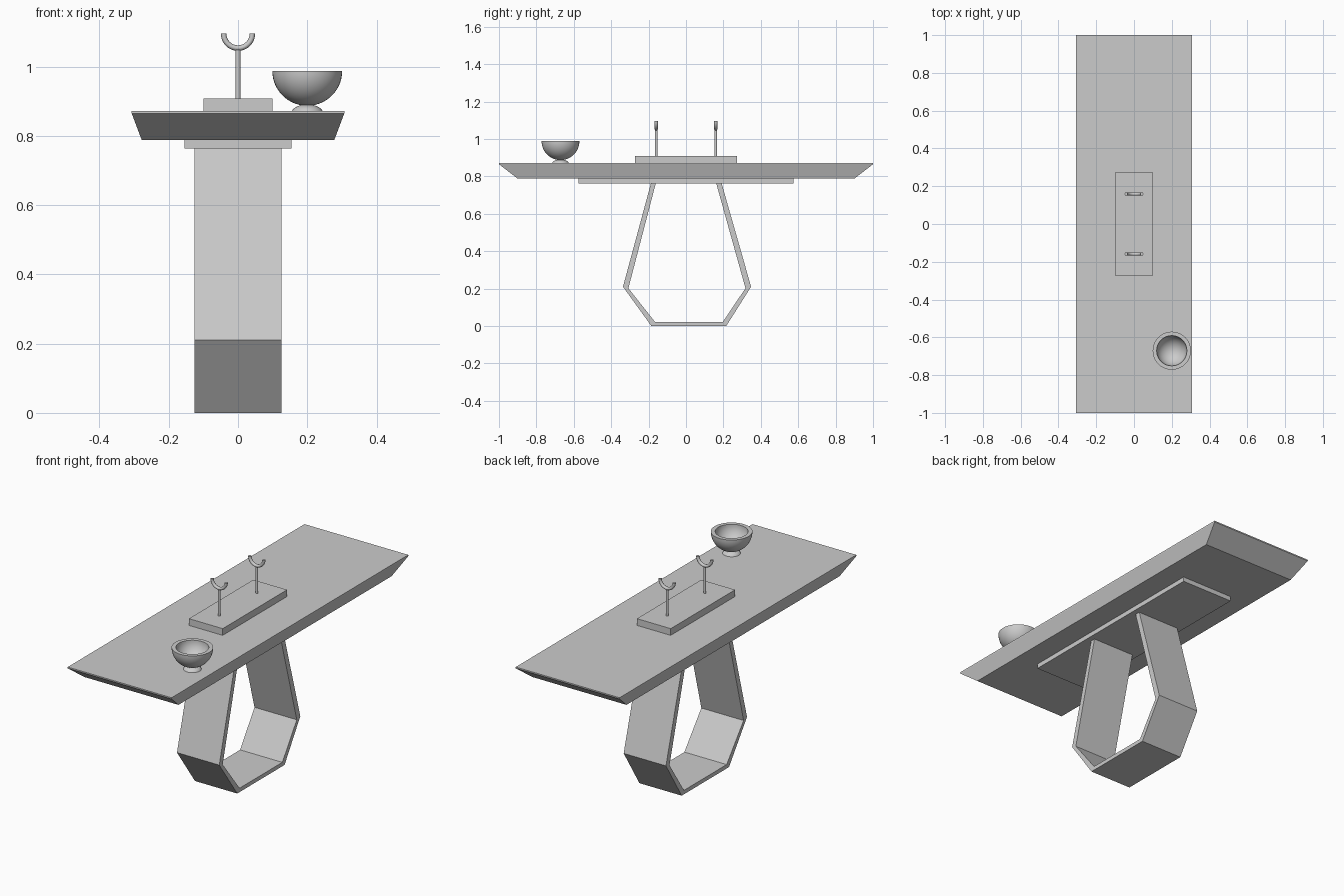
import bpy, bmesh
from math import sin, cos, pi, radians

if "Cube" in bpy.data.objects:
    bpy.data.objects.remove(bpy.data.objects["Cube"])


def make(name, verts, faces, smooth=False):
    me = bpy.data.meshes.new(name)
    me.from_pydata(verts, [], faces)
    bm = bmesh.new()
    bm.from_mesh(me)
    bmesh.ops.remove_doubles(bm, verts=bm.verts, dist=1e-5)
    bmesh.ops.recalc_face_normals(bm, faces=bm.faces)
    bm.to_mesh(me)
    bm.free()
    ob = bpy.data.objects.new(name, me)
    bpy.context.collection.objects.link(ob)
    if smooth:
        bpy.ops.object.select_all(action='DESELECT')
        bpy.context.view_layer.objects.active = ob
        ob.select_set(True)
        bpy.ops.object.shade_smooth_by_angle(angle=radians(40))
    return ob


def loft(name, rings, smooth=False, caps=True):
    """Skin a list of equally sized closed vertex rings."""
    n = len(rings[0])
    verts = [v for r in rings for v in r]
    faces = [(i * n + j, i * n + (j + 1) % n, (i + 1) * n + (j + 1) % n, (i + 1) * n + j)
             for i in range(len(rings) - 1) for j in range(n)]
    if caps:
        faces += [tuple(range(n)), tuple(range(len(verts) - n, len(verts)))]
    return make(name, verts, faces, smooth)


def rect(x, y, z):
    return [(-x, -y, z), (x, -y, z), (x, y, z), (-x, y, z)]


def circle(r, z, cx=0, cy=0, n=40):
    return [(cx + r * cos(2 * pi * k / n), cy + r * sin(2 * pi * k / n), z) for k in range(n)]


# Table top with tapered underside, mounting plate and display block
loft("table_top", [rect(.278, .9, .788), rect(.307, 1, .865), rect(.307, 1, .872)])
loft("under_plate", [rect(.155, .575, .763), rect(.155, .575, .788)])
loft("stand_base", [rect(.1, .272, .872), rect(.1, .272, .908)])

# Folded band leg: outer and inner paths in the YZ plane
outer = [(-.187, .765), (-.337, .21), (-.185, 0), (.215, 0), (.348, .21), (.19, .765)]
inner = [(-.161, .765), (-.308, .202), (-.165, .021), (.196, .021), (.318, .202), (.161, .765)]
loft("band_leg", [[(x, oy, oz) for x, (oy, oz) in
                   ((-.125, o), (.125, o), (.125, i), (-.125, i))]
                  for o, i in zip(outer, inner)])

# Two posts with half-ring cradles
for label, y in (("front", -.159), ("back", .159)):
    loft(label + "_post", [circle(.007, .9, 0, y, 16), circle(.007, 1.052, 0, y, 16)], True)
    rings = []
    for k in range(21):
        a = pi + pi * k / 20
        ring = []
        for j in range(14):
            b = 2 * pi * j / 14
            r = .0415 + .008 * cos(b)
            ring.append((r * cos(a), y + .009 * sin(b), 1.095 + r * sin(a)))
        rings.append(ring)
    loft(label + "_cradle", rings, True)

# Bowl: hollow hemisphere on a small domed foot
bx, by, rim = .2, -.671, .988
angles = [radians(2 + 88 * k / 14) for k in range(15)]
profile = [(.101 * sin(a), rim - .101 * cos(a)) for a in angles]
profile += [(.08 * sin(a), rim - .08 * cos(a)) for a in reversed(angles)]
loft("bowl", [circle(r, z, bx, by) for r, z in profile], True)
foot = [(.044, .872), (.041, .877), (.034, .883), (.022, .888), (.01, .89)]
loft("bowl_foot", [circle(r, z, bx, by) for r, z in foot], True)
